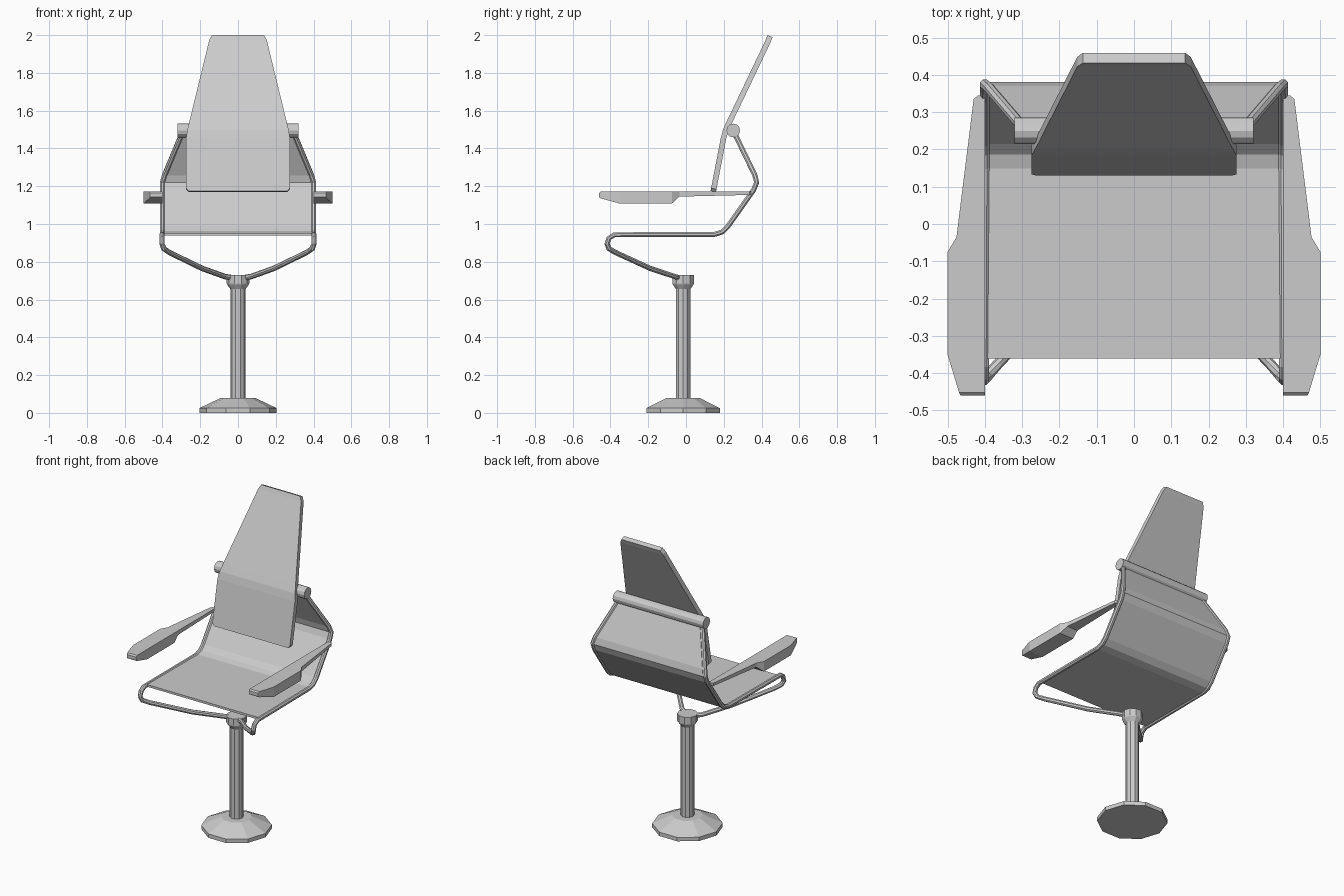
import bpy, bmesh, math
from mathutils import Vector

if "Cube" in bpy.data.objects:
    bpy.data.objects.remove(bpy.data.objects["Cube"])

CY = -0.015  # pedestal axis


def make_object(name, bm):
    bmesh.ops.recalc_face_normals(bm, faces=bm.faces)
    mesh = bpy.data.meshes.new(name)
    bm.to_mesh(mesh)
    bm.free()
    ob = bpy.data.objects.new(name, mesh)
    bpy.context.collection.objects.link(ob)
    return ob


def loft(name, rings, capped=True, closed=True):
    """Skin a list of equal-length rings of points."""
    bm = bmesh.new()
    vs = [[bm.verts.new(p) for p in r] for r in rings]
    n = len(vs[0])
    for a, b in zip(vs, vs[1:]):
        for i in range(n if closed else n - 1):
            j = (i + 1) % n
            bm.faces.new((a[i], a[j], b[j], b[i]))
    if capped:
        bm.faces.new(vs[0])
        bm.faces.new(vs[-1])
    return make_object(name, bm)


def lathe(name, profile, sides=10):
    def ring(r, z):
        return [(r * math.cos(2 * math.pi * i / sides),
                 CY + r * math.sin(2 * math.pi * i / sides), z) for i in range(sides)]
    return loft(name, [ring(r, z) for r, z in profile])


def tube(name, points, radius, sides=8):
    pts = [Vector(p) for p in points]
    rings = []
    for i, p in enumerate(pts):
        d_in = (p - pts[max(i - 1, 0)]).normalized()
        d_out = (pts[min(i + 1, len(pts) - 1)] - p).normalized()
        t = (d_in + d_out).normalized()
        # the path mostly bends in the y-z plane, so x guides the frame
        u = Vector((1, 0, 0))
        u = (u - t * u.dot(t)).normalized()
        w = t.cross(u)
        rings.append([p + radius * (math.cos(a) * u + math.sin(a) * w)
                      for a in (2 * math.pi * (k + .5) / sides for k in range(sides))])
    return loft(name, rings)


def mirror_x(ob):
    ob.modifiers.new("mirror", 'MIRROR').use_mirror_merge = False


# Pedestal
lathe("base", [(0.205, 0), (0.205, 0.025), (0.09, 0.08), (0.04, 0.08)])
lathe("column", [(0.04, 0.075), (0.04, 0.67)])
lathe("collar", [(0.04, 0.655), (0.058, 0.68), (0.06, 0.685), (0.06, 0.73)])

# Bent side rails
back = [(0.4, 0.15, 0.945), (0.4, 0.19, 0.957), (0.4, 0.22, 0.985),
        (0.4, 0.358, 1.18), (0.4, 0.374, 1.22), (0.388, 0.364, 1.26), (0.29, 0.25, 1.495)]
rail = tube("side_rail", [
    (0.02, -0.03, 0.714), (0.07, -0.06, 0.722), (0.19, -0.19, 0.765), (0.365, -0.375, 0.85),
    (0.393, -0.408, 0.87), (0.402, -0.418, 0.895), (0.402, -0.408, 0.925),
    (0.402, -0.38, 0.943)] + back, 0.0145)
mirror_x(rail)

# Sling seat stretched between the rails
sling = [(0.4, -0.36, 0.945)] + back
seat = loft("seat_sling", [[(-x, y, z), (x, y, z)] for x, y, z in sling],
            capped=False, closed=False)
solid = seat.modifiers.new("thickness", 'SOLIDIFY')
solid.thickness, solid.offset = 0.014, 0

# Crossbar carrying the backrest
loft("crossbar", [[(x, 0.25 + 0.036 * math.cos(a), 1.495 + 0.036 * math.sin(a))
                   for a in (2 * math.pi * i / 12 for i in range(12))]
                  for x in (-0.32, 0.32)])

# Backrest: front face line with half widths, thickened backwards
stations = [(0.262, 0.130, 1.175), (0.275, 0.133, 1.19), (0.275, 0.184, 1.455),
            (0.268, 0.196, 1.50), (0.258, 0.214, 1.54),
            (0.152, 0.422, 1.975), (0.137, 0.432, 2.0)]
rings = []
for i, (w, y, z) in enumerate(stations):
    a, b = stations[max(i - 1, 0)], stations[min(i + 1, len(stations) - 1)]
    t = Vector((0, b[1] - a[1], b[2] - a[2])).normalized()
    off = Vector((0, t.z, -t.y)) * 0.029
    rings.append([(-w, y, z), (w, y, z), (w, y + off.y, z + off.z), (-w, y + off.y, z + off.z)])
loft("backrest", rings)

# Armrests: y, outer x, bottom z, top z
arm = loft("armrest", [[(0.4, y, b), (x, y, b), (x, y, t), (0.4, y, t)] for y, x, b, t in [
    (-0.46, 0.465, 1.142, 1.164), (-0.452, 0.469, 1.136, 1.172), (-0.35, 0.5, 1.108, 1.172),
    (-0.075, 0.5, 1.108, 1.172), (-0.035, 0.476, 1.145, 1.172), (0.335, 0.43, 1.154, 1.172),
    (0.345, 0.418, 1.156, 1.172)]])
mirror_x(arm)
